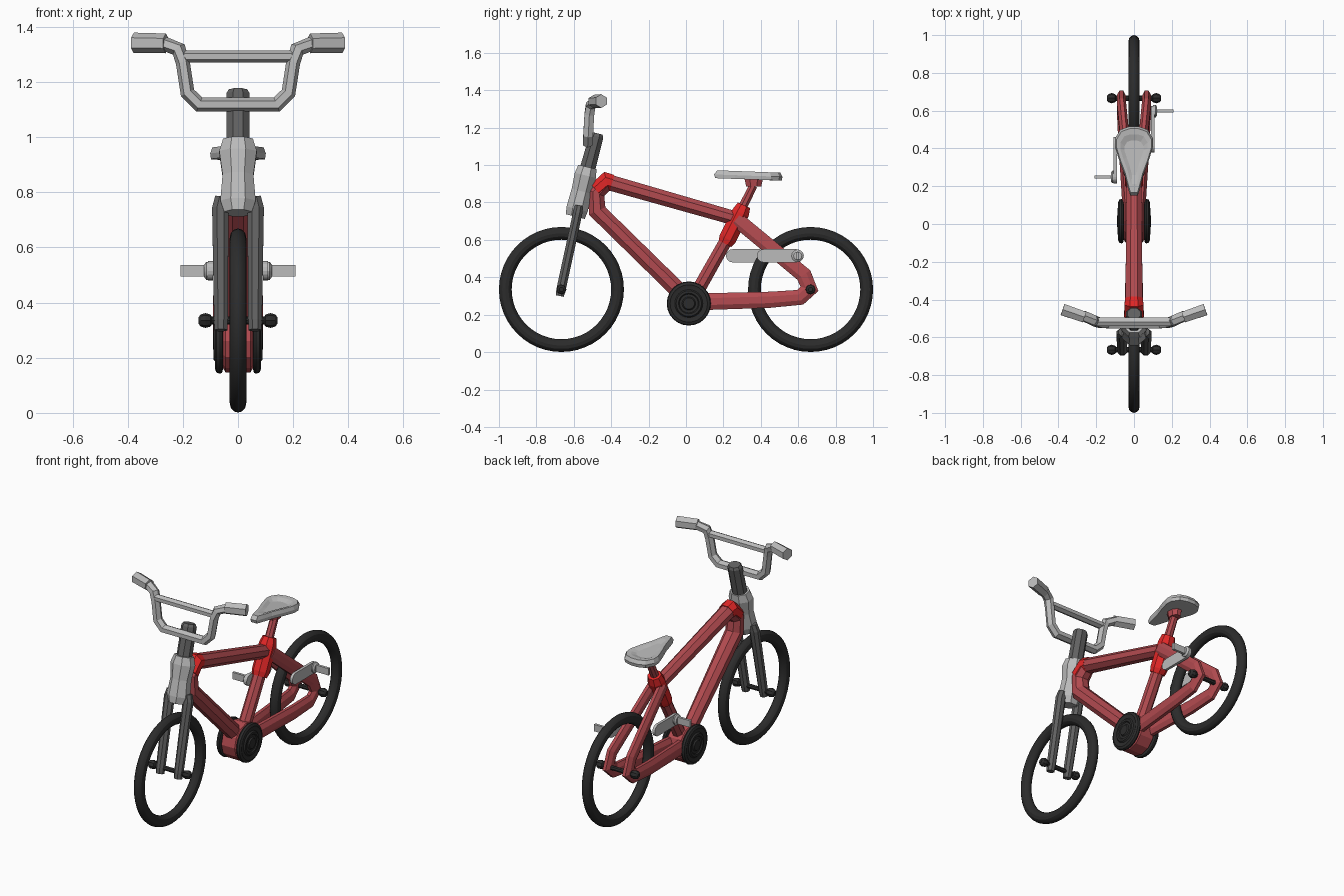
import bpy, bmesh
from math import sin, cos, pi
from mathutils import Vector


def material(name, rgb):
    m = bpy.data.materials.new(name)
    m.diffuse_color = (*rgb, 1)
    return m


RED = material("frame red", (0.45, 0.07, 0.08))
BRIGHT = material("bright red", (0.75, 0.02, 0.02))
BLACK = material("black", (0.025, 0.025, 0.025))
DARK = material("dark grey", (0.12, 0.12, 0.12))
LIGHT = material("light grey", (0.5, 0.5, 0.5))


def loft(name, rings, mat, smooth=False):
    """Skin a list of equal-length point rings and cap both ends."""
    bm = bmesh.new()
    vs = [[bm.verts.new(p) for p in r] for r in rings]
    n = len(rings[0])
    for a, b in zip(vs, vs[1:]):
        for i in range(n):
            j = (i + 1) % n
            bm.faces.new((a[i], a[j], b[j], b[i]))
    bm.faces.new(vs[0])
    bm.faces.new(vs[-1])
    bmesh.ops.recalc_face_normals(bm, faces=bm.faces)
    me = bpy.data.meshes.new(name)
    bm.to_mesh(me)
    bm.free()
    me.materials.append(mat)
    ob = bpy.data.objects.new(name, me)
    bpy.context.collection.objects.link(ob)
    if smooth:
        bpy.ops.object.select_all(action='DESELECT')
        ob.select_set(True)
        bpy.context.view_layer.objects.active = ob
        bpy.ops.object.shade_smooth_by_angle()
    return ob


def tube(name, path, mat, ref=(1, 0, 0), n=8):
    """Sweep an n-gon; path items are (x, y, z, half size along ref, half size across)."""
    pts = [Vector(p[:3]) for p in path]
    rings = []
    k = 1 / cos(pi / n)
    for i, p in enumerate(pts):
        d_in = (p - pts[i - 1]).normalized() if i else (pts[1] - p).normalized()
        d_out = (pts[i + 1] - p).normalized() if i < len(pts) - 1 else d_in
        t = (d_in + d_out).normalized()
        miter = 1 / max(0.6, t.dot(d_in))
        s = Vector(ref)
        s = (s - s.dot(t) * t).normalized()
        w = t.cross(s)
        a, b = path[i][3:]
        rings.append([p + s * a * k * cos(2 * pi * (j + .5) / n)
                      + w * b * k * miter * sin(2 * pi * (j + .5) / n) for j in range(n)])
    return loft(name, rings, mat)


def lathe(name, y, z, profile, mat, n=24, smooth=True):
    """Turn (x, radius) pairs around an axis parallel to x."""
    return loft(name, [[(x, y + r * cos(2 * pi * j / n), z + r * sin(2 * pi * j / n))
                        for j in range(n)] for x, r in profile], mat, smooth)


# Wheels: bare tyres on a thin axle with end nuts
for end, y, in (("front", -0.666), ("rear", 0.666)):
    bpy.ops.mesh.primitive_torus_add(location=(0, y, 0.335), rotation=(0, pi / 2, 0),
                                     major_radius=0.3, minor_radius=0.034,
                                     major_segments=48, minor_segments=12)
    tyre = bpy.context.object
    tyre.name = end + "_tyre"
    tyre.scale = (1, 1, 0.88)
    tyre.data.materials.append(BLACK)
    bpy.ops.object.shade_smooth_by_angle()
    lathe(end + "_axle", y, 0.335, [(-0.143, 0.012), (-0.135, 0.022), (-0.118, 0.027), (-0.1, 0.022),
                                    (-0.095, 0.014), (0.095, 0.014), (0.1, 0.022), (0.118, 0.027),
                                    (0.135, 0.022), (0.143, 0.012)], BLACK, 8, False)

# Main frame loop: top tube, head bend and down tube
tube("main_frame", [(0, 0.28, 0.71, 0.038, 0.038), (0, -0.42, 0.91, 0.046, 0.042),
                    (0, -0.48, 0.85, 0.05, 0.042), (0, -0.475, 0.755, 0.05, 0.045),
                    (0, 0.0, 0.29, 0.038, 0.045)], RED)
tube("head_sleeve", [(0, -0.48, 0.865, 0.052, 0.044), (0, -0.425, 0.913, 0.05, 0.046),
                     (0, -0.395, 0.905, 0.047, 0.044)], BRIGHT)
tube("seat_tube", [(0, 0.03, 0.27, 0.036, 0.036), (0, 0.25, 0.66, 0.034, 0.034)], RED)
lathe("bottom_bracket", 0.015, 0.26, [(-0.056, 0.095), (-0.045, 0.113), (0.045, 0.113), (0.056, 0.095)],
      RED, 12, False)

# Side parts
for side, s in (("left", -1), ("right", 1)):
    # Rear stays: one bent tube per side
    tube(side + "_rear_stay", [(s * 0.032, 0.04, 0.268, 0.026, 0.045), (s * 0.06, 0.45, 0.28, 0.024, 0.043),
                               (s * 0.067, 0.61, 0.293, 0.024, 0.04), (s * 0.067, 0.66, 0.338, 0.024, 0.04),
                               (s * 0.066, 0.63, 0.412, 0.024, 0.041), (s * 0.03, 0.27, 0.71, 0.024, 0.04)], RED)
    # Fork legs
    tube(side + "_fork_leg", [(s * 0.055, -0.572, 0.78, 0.028, 0.022), (s * 0.064, -0.58, 0.74, 0.03, 0.025),
                              (s * 0.062, -0.668, 0.335, 0.025, 0.025), (s * 0.062, -0.675, 0.3, 0.023, 0.022)], DARK)
    # Stepped chain discs
    lathe(side + "_chain_disc", 0.015, 0.26,
          [(s * x, r) for x, r in ((0.054, 0.1), (0.058, 0.115), (0.066, 0.118), (0.078, 0.114), (0.084, 0.1),
                                   (0.08, 0.083), (0.08, 0.075), (0.088, 0.068), (0.088, 0.055), (0.082, 0.05),
                                   (0.082, 0.036), (0.09, 0.03), (0.09, 0.012))], BLACK)
    # Crank arms (rounded plates) and pedals
    y0, y1 = (0.414, 0.59) if s > 0 else (0.249, 0.425)
    outline = [(y1 + 0.035 * cos(a), 0.515 + 0.035 * sin(a)) for a in [pi * (i / 8 - .5) for i in range(9)]]
    outline += [(y0 - 0.035 * cos(a), 0.515 - 0.035 * sin(a)) for a in [pi * (i / 8 - .5) for i in range(9)]]
    loft(side + "_crank", [[(s * x, y, z) for y, z in outline] for x in (0.091, 0.108)], LIGHT)
    py = 0.597 if s > 0 else 0.249
    lathe(side + "_pedal_hub", py, 0.515, [(s * 0.1, 0.033), (s * 0.115, 0.033), (s * 0.123, 0.022)], LIGHT, 12)
    tube(side + "_pedal", [(s * 0.11, py, 0.515, 0.008, 0.021), (s * 0.208, py, 0.515, 0.008, 0.021)],
         LIGHT, (0, 1, 0), 4)

# Steering: head tube and stem
tube("head_tube", [(0, -0.527, 0.99, 0.054, 0.05), (0, -0.538, 0.945, 0.068, 0.058),
                   (0, -0.558, 0.86, 0.056, 0.055), (0, -0.582, 0.765, 0.064, 0.058),
                   (0, -0.592, 0.725, 0.05, 0.052)], LIGHT)
tube("stem", [(0, -0.537, 0.94, 0.042, 0.042), (0, -0.479, 1.155, 0.042, 0.038),
              (0, -0.475, 1.17, 0.034, 0.03)], DARK)

# Handlebar: half path mirrored, then crossbar and grips
half = [(0.27, -0.485, 1.34), (0.215, -0.51, 1.318), (0.2, -0.517, 1.27), (0.183, -0.523, 1.16), (0.14, -0.526, 1.118)]
path = half + [(-x, y, z) for x, y, z in reversed(half)]
tube("handlebar", [(*p, 0.026, 0.022) for p in path], LIGHT, (0, 1, 0), 6)
tube("crossbar", [(-0.195, -0.518, 1.292, 0.022, 0.019), (0.195, -0.518, 1.292, 0.022, 0.019)], LIGHT, (0, 1, 0), 6)
for side, s in (("left", -1), ("right", 1)):
    tube(side + "_grip", [(s * 0.262, -0.493, 1.34, 0.029, 0.031), (s * 0.378, -0.453, 1.342, 0.031, 0.032)],
         LIGHT, (0, 1, 0), 6)

# Seat post, clamp and saddle
tube("seat_clamp", [(0, 0.208, 0.58, 0.042, 0.038), (0, 0.222, 0.605, 0.048, 0.047),
                    (0, 0.292, 0.745, 0.048, 0.047), (0, 0.31, 0.785, 0.038, 0.036)], BRIGHT)
tube("seat_post", [(0, 0.28, 0.73, 0.024, 0.024), (0, 0.36, 0.89, 0.022, 0.022)], RED)
tube("seat_mount", [(0, 0.362, 0.885, 0.03, 0.04), (0, 0.362, 0.93, 0.034, 0.05)], RED)
side = [(0.02, 0.15), (0.032, 0.19), (0.05, 0.26), (0.078, 0.335), (0.101, 0.41), (0.1, 0.455), (0.072, 0.5), (0.025, 0.516)]
outline = side + [(-x, y) for x, y in reversed(side)]
loft("seat", [[(x * k, 0.37 + (y - 0.37) * k, z - 0.035 * (y - 0.15)) for x, y in outline]
              for k, z in ((0.8, 0.93), (0.97, 0.93), (1.0, 0.95), (0.92, 0.972), (0.72, 0.97), (0.5, 0.96))], LIGHT)
